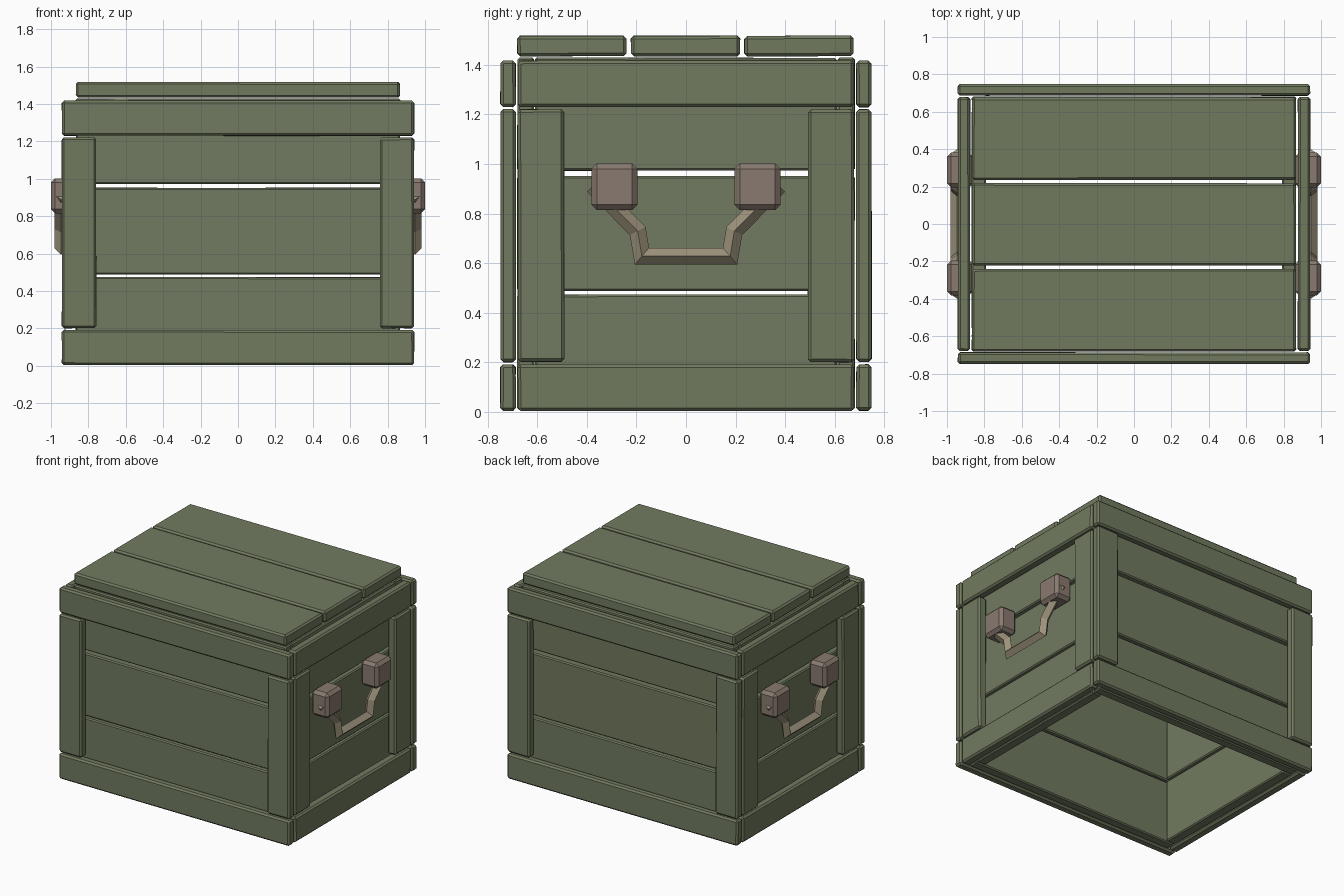
import bpy, bmesh, random
from mathutils import Vector

if "Cube" in bpy.data.objects:
    bpy.data.objects.remove(bpy.data.objects["Cube"])

random.seed(4)


def material(name, color):
    m = bpy.data.materials.new(name)
    m.diffuse_color = (*color, 1)
    m.use_nodes = True
    m.node_tree.nodes["Principled BSDF"].inputs["Base Color"].default_value = m.diffuse_color
    return m


GREEN = material("green_wood", (0.165, 0.195, 0.115))
BROWN = material("bracket_brown", (0.25, 0.195, 0.16))
TAN = material("handle_tan", (0.34, 0.29, 0.2))


def finish(name, bm, mat):
    bmesh.ops.recalc_face_normals(bm, faces=bm.faces)
    me = bpy.data.meshes.new(name)
    bm.to_mesh(me)
    bm.free()
    me.materials.append(mat)
    ob = bpy.data.objects.new(name, me)
    bpy.context.collection.objects.link(ob)
    return ob


def board(name, x, y, z, mat=GREEN, bevel=0.012, wobble=0.003):
    """Chamfered box spanning the given ranges, with slightly uneven corners."""
    bm = bmesh.new()
    bmesh.ops.create_cube(bm, size=1)
    for v in bm.verts:
        for i, (lo, hi) in enumerate((x, y, z)):
            inset = random.uniform(0, wobble)
            v.co[i] = hi - inset if v.co[i] > 0 else lo + inset
    bmesh.ops.bevel(bm, geom=bm.edges[:], offset=bevel, segments=1,
                    affect='EDGES', profile=0.5)
    return finish(name, bm, mat)


def span(a, b, s):
    return tuple(sorted((a * s, b * s)))


RAILS = (("bottom", (0.003, 0.193)), ("top", (1.228, 1.418)))
PLANKS = ((0.008, 0.475), (0.488, 0.953), (0.972, 1.43))
POST_Z = (0.2, 1.222)

# Front and back: rails, corner posts and wall planks
for s, side in ((-1, "front"), (1, "back")):
    for label, z in RAILS:
        board(f"{side}_{label}_rail", (-0.943, 0.943), span(0.685, 0.75, s), z)
    for t, end in ((-1, "left"), (1, "right")):
        board(f"{side}_{end}_post", span(0.757, 0.943, t), span(0.685, 0.75, s), POST_Z)
    for i, z in enumerate(PLANKS):
        board(f"{side}_wall_plank_{i + 1}", (-0.868, 0.868), span(0.61, 0.682, s), z, bevel=0.008)

# Left and right: rails, posts, wall planks and handles
for s, side in ((-1, "left"), (1, "right")):
    for label, z in RAILS:
        board(f"{side}_{label}_rail", span(0.875, 0.943, s), (-0.68, 0.68), z)
    for t, end in ((-1, "front"), (1, "back")):
        board(f"{side}_{end}_side_post", span(0.875, 0.943, s), span(0.49, 0.68, t), POST_Z)
        # Handle bracket
        board(f"{side}_{end}_handle_bracket", span(0.86, 1.0, s), span(0.195, 0.382, t),
              (0.815, 1.002), BROWN, 0.022, 0)
    for i, z in enumerate(PLANKS):
        board(f"{side}_wall_plank_{i + 1}", span(0.79, 0.868, s), (-0.61, 0.61), z, bevel=0.008)

    # Handle: diamond bar swept along a mitred path in the side plane
    half = [(0.375, 0.912), (0.195, 0.73), (0.178, 0.628)]
    path = [Vector((0, y, z)) for y, z in half + [(-y, z) for y, z in reversed(half)]]
    r, bm, rings = 0.034, bmesh.new(), []
    for i, p in enumerate(path):
        d1 = (p - path[max(i - 1, 0)]).normalized()
        d2 = (path[min(i + 1, len(path) - 1)] - p).normalized()
        tangent = (d1 + d2).normalized()
        n = Vector((0, -tangent.z, tangent.y))
        ref = d1 if d1.length else d2
        w = n * (r / max(ref.dot(tangent), 0.3))
        c = p + Vector((0.946 * s, 0, 0))
        x = Vector((r, 0, 0))
        rings.append([bm.verts.new(c + o) for o in (x, w, -x, -w)])
    for a, b in zip(rings, rings[1:]):
        for k in range(4):
            bm.faces.new((a[k], a[(k + 1) % 4], b[(k + 1) % 4], b[k]))
    bm.faces.new(rings[0])
    bm.faces.new(rings[-1])
    finish(f"{side}_handle", bm, TAN)

# Lid planks
for i, y in enumerate(((-0.682, -0.238), (-0.224, 0.22), (0.234, 0.678))):
    board(f"lid_plank_{i + 1}", (-0.868, 0.868), y, (1.433, 1.519))
